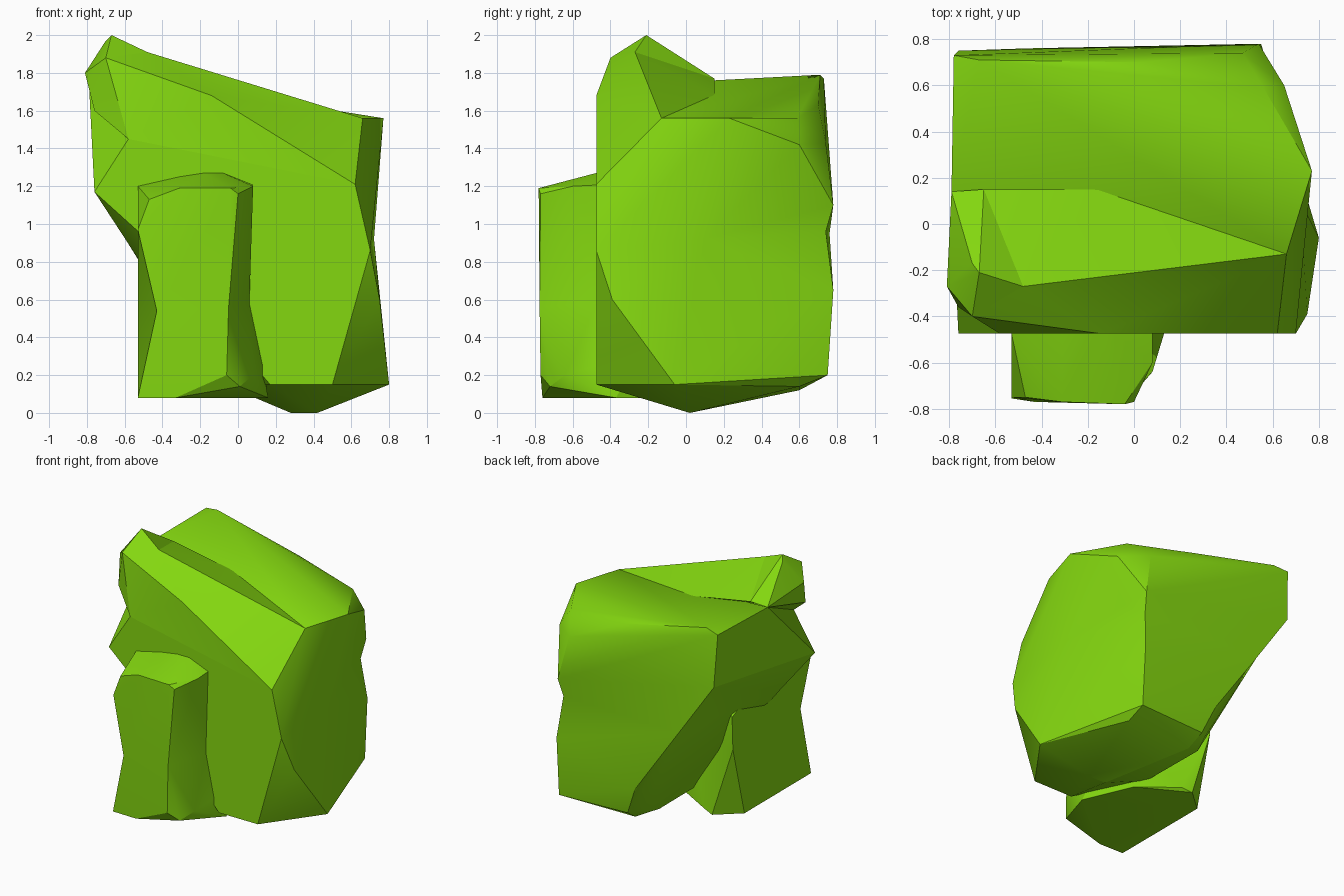
import bpy
import bmesh
from math import radians

default_cube = bpy.data.objects.get("Cube")
if default_cube:
    bpy.data.objects.remove(default_cube, do_unlink=True)


def make_material(name, colour):
    material = bpy.data.materials.new(name)
    material.use_nodes = True
    material.diffuse_color = colour
    material.node_tree.nodes["Principled BSDF"].inputs["Base Color"].default_value = colour
    return material


lime = make_material("lime green stone", (.23, .68, .005, 1))


def add_hull(bm, corners, waist=()):
    """Wrap the corners in a convex block, left open across the waist ring."""
    ring = [bm.verts.new(point) for point in waist]
    verts = ring + [bm.verts.new(point) for point in corners]
    result = bmesh.ops.convex_hull(bm, input=verts)
    inner = {item for item in result["geom_interior"] if isinstance(item, bmesh.types.BMVert)}
    ring_set = set(ring)
    caps = [face for face in bm.faces if ring_set.issuperset(face.verts)]
    bmesh.ops.delete(bm, geom=caps, context="FACES_ONLY")
    bmesh.ops.delete(bm, geom=list(inner), context="VERTS")


def make_rock(name, blocks, waist=()):
    """Join chiselled blocks that share a waist ring into one faceted rock."""
    bm = bmesh.new()
    for corners in blocks:
        add_hull(bm, corners, waist)
    bmesh.ops.remove_doubles(bm, verts=bm.verts[:], dist=.002)
    bmesh.ops.recalc_face_normals(bm, faces=bm.faces[:])
    mesh = bpy.data.meshes.new(name)
    bm.to_mesh(mesh)
    bm.free()
    mesh.materials.append(lime)
    rock = bpy.data.objects.new(name, mesh)
    bpy.context.collection.objects.link(rock)
    bpy.ops.object.select_all(action="DESELECT")
    rock.select_set(True)
    bpy.context.view_layer.objects.active = rock
    bpy.ops.object.shade_smooth_by_angle(angle=radians(25))
    return rock


FRONT = -.475

# Main boulder: undercut on one side, pinched around the middle
boulder_waist = [
    (.7, FRONT, .86), (.72, .1, .92), (.52, .74, .96),
    (-.47, .76, .95), (-.59, -.3, .91), (-.45, FRONT, .89),
]
boulder_base = [
    # right side and back corner
    (.75, -.39, .6), (.8, -.06, .15), (.5, FRONT, .15), (.17, FRONT, .15),
    (.55, .6, .14), (.55, .75, .2), (.55, .78, .65),
    # chipped back corner below the undercut
    (-.1, .76, .42), (-.01, .72, .2), (-.09, .65, .22), (.01, .6, .12),
    (-.14, .52, .19), (-.1, .02, .16),
    # lowest edge
    (.28, .02, 0), (.42, .02, 0),
]
boulder_crown = [
    # front and undercut side
    (.62, FRONT, 1.21), (-.58, FRONT, 1.45), (-.76, FRONT, 1.17),
    (-.76, .75, 1.37), (-.78, .73, 1.77),
    # top
    (-.79, .14, 1.76), (-.67, .71, 1.79), (.66, -.13, 1.56),
    (.77, .23, 1.56), (.56, .59, 1.56),
    # bevelled back corner
    (.65, .6, 1.42), (.47, .74, 1.43), (.03, .7, 1.63), (.54, .78, 1.1),
]
make_rock("main_boulder", [boulder_base, boulder_crown], boulder_waist)

# Raised ridge along the top front edge, ending in a peak
ridge_join = [
    (-.48, -.27, 1.91), (-.7, -.4, 1.88), (-.58, FRONT, 1.45), (-.65, .15, 1.77),
]
ridge_beam = [
    (.66, -.13, 1.56), (.62, FRONT, 1.21), (-.14, FRONT, 1.68), (-.15, .15, 1.68),
]
ridge_peak = [
    (-.67, -.21, 2), (-.7, -.17, 1.97), (-.81, -.27, 1.8),
    (-.76, -.36, 1.6), (-.79, .14, 1.76),
]
make_rock("ridge_beam", [ridge_join + ridge_beam])
make_rock("ridge_peak", [ridge_join + ridge_peak])

# Upright slab leaning against the front
slab_waist = [
    (-.43, -.77, .54), (-.05, -.775, .56), (.06, FRONT, .58),
    (.06, -.1, .58), (-.53, .19, .62),
]
slab_foot = [
    (-.53, -.755, .08), (-.33, -.76, .08), (-.06, -.77, .2), (.01, -.72, .14),
    (.08, -.64, .2), (.13, FRONT, .25), (.16, -.37, .08), (0, 0, .08),
    (-.28, .18, .1), (-.36, .2, .08), (-.53, .05, .08),
]
slab_head = [
    (-.53, -.75, .97), (-.47, -.75, 1.13), (-.31, -.77, 1.19), (-.04, -.78, 1.19),
    (0, -.77, 1.16), (.08, -.6, 1.2), (.08, -.4, 1.21), (-.08, FRONT, 1.27),
    (-.18, FRONT, 1.27), (-.31, FRONT, 1.25), (-.53, FRONT, 1.2), (-.53, .2, .87),
]
make_rock("front_slab", [slab_foot, slab_head], slab_waist)
